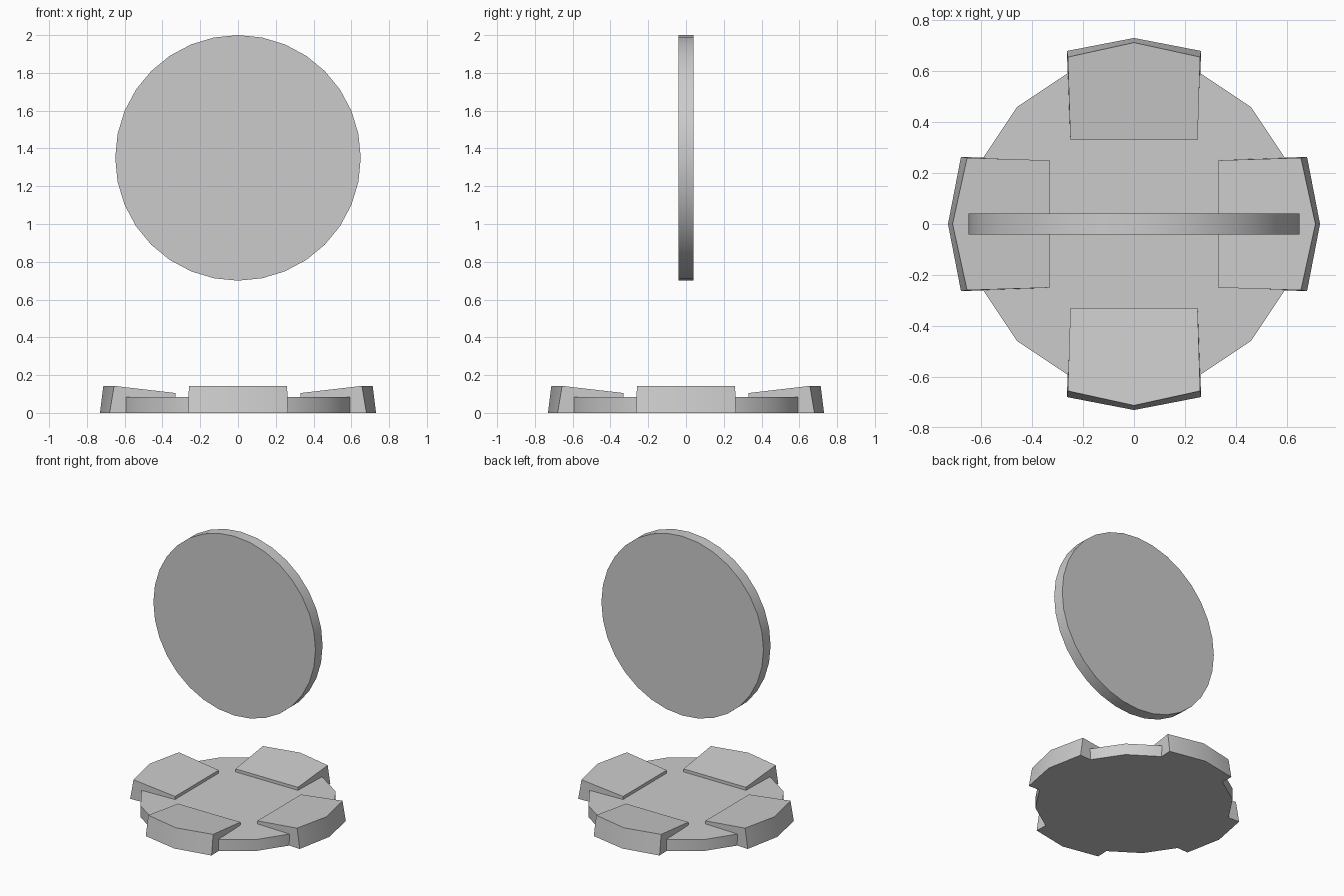
import bpy
import math
from mathutils import Matrix

if "Cube" in bpy.data.objects:
    bpy.data.objects.remove(bpy.data.objects["Cube"])


def smooth(obj):
    bpy.ops.object.select_all(action='DESELECT')
    obj.select_set(True)
    bpy.context.view_layer.objects.active = obj
    bpy.ops.object.shade_smooth_by_angle(angle=math.radians(30))


def cylinder(name, sides, radius, depth, location, rotation=(0, 0, 0)):
    bpy.ops.mesh.primitive_cylinder_add(vertices=sides, radius=radius, depth=depth,
                                        location=location, rotation=rotation)
    obj = bpy.context.object
    obj.name = name
    smooth(obj)
    return obj


def foot(name, angle):
    # wedge-topped block with a shallow pointed outer face
    bottom = [(0.33, -0.25, 0), (0.68, -0.264, 0), (0.731, 0, 0),
              (0.68, 0.264, 0), (0.33, 0.25, 0)]
    top = [(0.33, -0.25, 0.105), (0.656, -0.26, 0.143), (0.713, 0, 0.143),
           (0.656, 0.26, 0.143), (0.33, 0.25, 0.105)]
    n = len(bottom)
    faces = [tuple(reversed(range(n))), tuple(range(n, 2 * n))]
    faces += [(i, (i + 1) % n, n + (i + 1) % n, n + i) for i in range(n)]
    mesh = bpy.data.meshes.new(name)
    mesh.from_pydata(bottom + top, [], faces)
    mesh.transform(Matrix.Rotation(angle, 4, 'Z'))
    obj = bpy.data.objects.new(name, mesh)
    bpy.context.collection.objects.link(obj)
    smooth(obj)


# round base plate
cylinder("base_plate", 16, 0.65, 0.083, (0, 0, 0.0415))

# four feet around the base
for i, side in enumerate(("right", "back", "left", "front")):
    foot("foot_" + side, i * math.pi / 2)

# floating upright disc
cylinder("floating_disc", 32, 0.65, 0.082, (0, 0, 1.35), (math.pi / 2, 0, 0))
